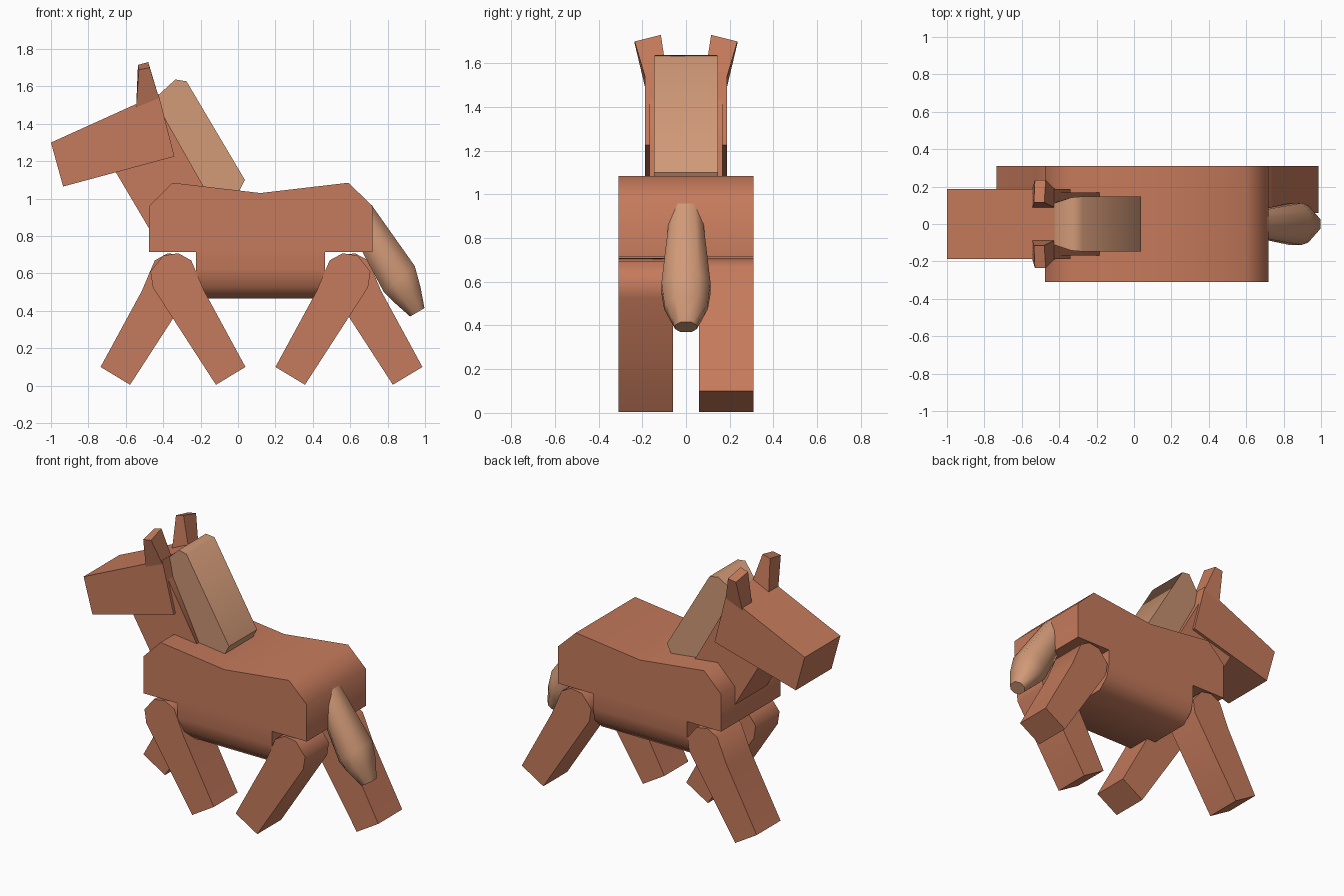
import bpy, bmesh, math

if "Cube" in bpy.data.objects:
    bpy.data.objects.remove(bpy.data.objects["Cube"])


def material(name, rgb):
    m = bpy.data.materials.new(name)
    m.diffuse_color = (*rgb, 1)
    m.use_nodes = True
    m.node_tree.nodes["Principled BSDF"].inputs["Base Color"].default_value = m.diffuse_color
    return m


COAT = material("chestnut_coat", (0.56, 0.195, 0.106))
HAIR = material("tan_hair", (0.64, 0.32, 0.185))


def loft(name, rings, mat, angle=55):
    """Skin a list of equal-length point rings and cap both ends."""
    bm = bmesh.new()
    vs = [[bm.verts.new(p) for p in r] for r in rings]
    n = len(rings[0])
    for a, b in zip(vs, vs[1:]):
        for i in range(n):
            j = (i + 1) % n
            bm.faces.new((a[i], a[j], b[j], b[i]))
    bm.faces.new(vs[0][::-1])
    bm.faces.new(vs[-1])
    bmesh.ops.recalc_face_normals(bm, faces=bm.faces)
    mesh = bpy.data.meshes.new(name)
    bm.to_mesh(mesh)
    bm.free()
    mesh.materials.append(mat)
    ob = bpy.data.objects.new(name, mesh)
    bpy.context.collection.objects.link(ob)
    bpy.ops.object.select_all(action='DESELECT')
    ob.select_set(True)
    bpy.context.view_layer.objects.active = ob
    bpy.ops.object.shade_smooth_by_angle(angle=math.radians(angle))
    return ob


def slab(name, profile, y0, y1, mat):
    """Side profile (x, z) extruded from y0 to y1."""
    return loft(name, [[(x, y, z) for x, z in profile] for y in (y0, y1)], mat)


# Torso with sway back
slab("torso", [(-0.475, 0.715), (-0.475, 0.96), (-0.35, 1.085), (0.12, 1.03),
               (0.59, 1.085), (0.72, 0.96), (0.72, 0.715)], -0.31, 0.31, COAT)

# Rounded belly between the leg notches
half = [(0.31, 0.74), (0.31, 0.62), (0.29, 0.53), (0.22, 0.465)]
section = half + [(-y, z) for y, z in reversed(half)]
loft("belly", [[(x, y, z) for y, z in section] for x in (-0.225, 0.465)], COAT)

# Neck and head
slab("neck", [(-0.67, 1.17), (-0.43, 1.50), (-0.17, 1.04), (-0.25, 0.85),
              (-0.44, 0.78)], -0.168, 0.168, COAT)
slab("head", [(-1.0, 1.30), (-0.935, 1.065), (-0.34, 1.225), (-0.425, 1.56)],
     -0.187, 0.187, COAT)

# Mane, slightly narrower towards the poll
mane = [(-0.43, 1.55, 0.11), (-0.335, 1.637, 0.142), (-0.275, 1.627, 0.147),
        (0.037, 1.10, 0.147), (-0.01, 1.01, 0.147), (-0.17, 1.02, 0.147),
        (-0.41, 1.44, 0.12)]
loft("mane", [[(x, s * w, z) for x, z, w in mane] for s in (-1, 1)], HAIR)

# Ears flaring outward
for side, s in (("left", 1), ("right", -1)):
    base = [(-0.545, 0.085, 1.48), (-0.42, 0.085, 1.53),
            (-0.42, 0.185, 1.53), (-0.545, 0.185, 1.48)]
    tip = [(-0.535, 0.115, 1.715), (-0.48, 0.115, 1.73),
           (-0.472, 0.235, 1.70), (-0.53, 0.235, 1.69)]
    loft(side + "_ear", [[(x, s * y, z) for x, y, z in r] for r in (base, tip)], COAT, 30)

# Legs: one profile, mirrored for each stride
LEG = [(0.04, 0.10), (-0.118, 0.005), (-0.455, 0.525), (-0.468, 0.61),
       (-0.40, 0.695), (-0.32, 0.708), (-0.25, 0.67), (-0.18, 0.505)]
near_hind = [(0.24 - x, z) for x, z in LEG]
far_front = [(-0.695 - x, z) for x, z in LEG]
far_hind = [(1.186 - x, z) for x, z in near_hind]
slab("right_front_leg", LEG, -0.31, -0.06, COAT)
slab("right_hind_leg", near_hind, -0.31, -0.06, COAT)
slab("left_front_leg", far_front, 0.06, 0.31, COAT)
slab("left_hind_leg", far_hind, 0.06, 0.31, COAT)


# Tail: eight-sided sections from root to tip
def tail_ring(outer, inner, w):
    pts = []
    for u, v in ((0, 0.5), (0, -0.5), (0.3, -1), (0.7, -1),
                 (1, -0.5), (1, 0.5), (0.7, 1), (0.3, 1)):
        pts.append((outer[0] + (inner[0] - outer[0]) * u, v * w,
                    outer[1] + (inner[1] - outer[1]) * u))
    return pts


loft("tail", [tail_ring((0.715, 0.965), (0.63, 0.78), 0.075),
              tail_ring((0.945, 0.64), (0.78, 0.50), 0.112),
              tail_ring((0.975, 0.53), (0.83, 0.45), 0.10),
              tail_ring((0.997, 0.415), (0.92, 0.37), 0.05)], HAIR, 60)
